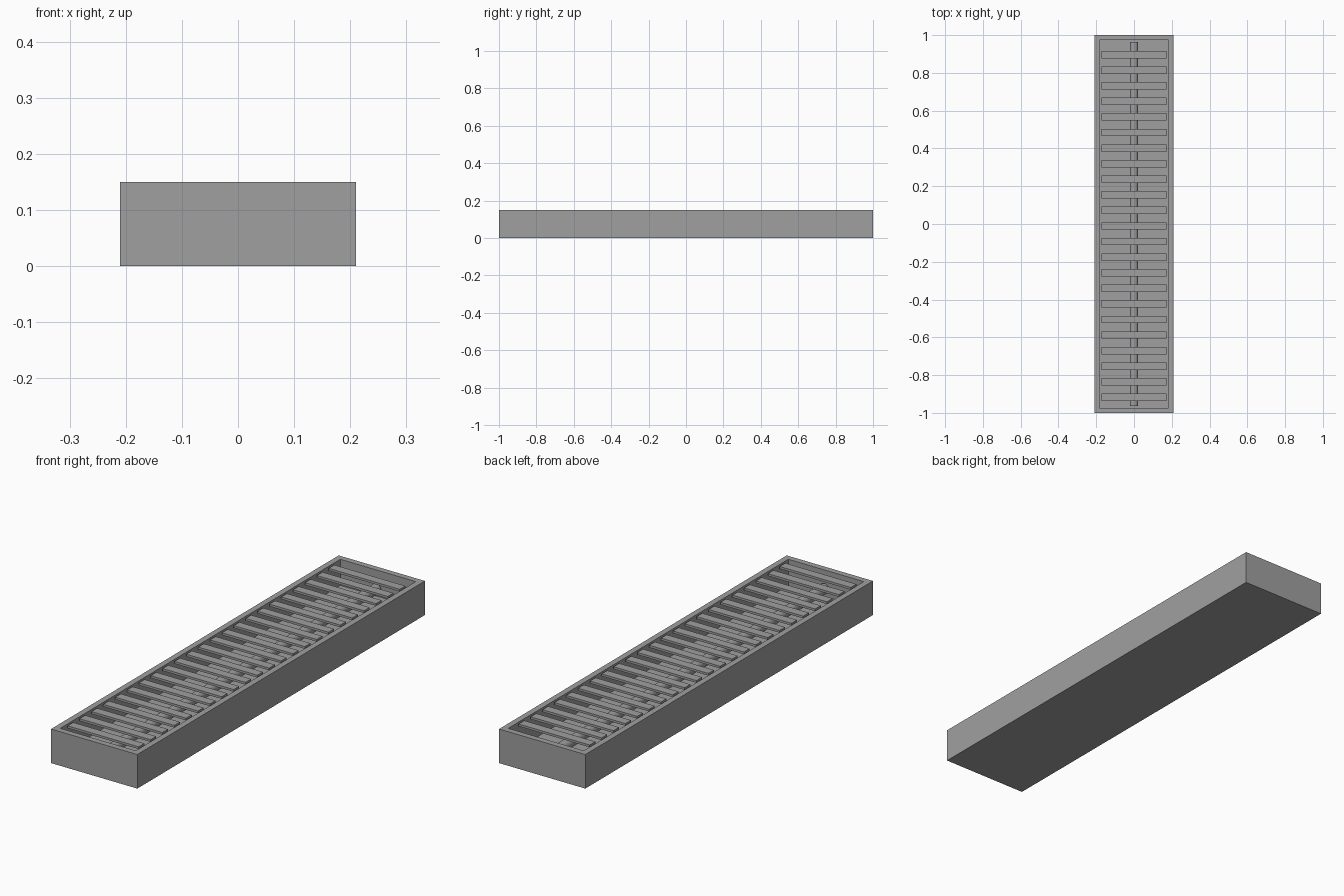
import bpy
import bmesh
import math
from mathutils import Matrix

cube = bpy.data.objects.get("Cube")
if cube:
    bpy.data.objects.remove(cube, do_unlink=True)

WIDTH, LENGTH, HEIGHT = 0.42, 2.0, 0.15
WALL, FLOOR = 0.037, 0.035
BARS, PITCH, BAR_DEPTH, BAR_THICK = 23, 0.0825, 0.039, 0.01
FIRST_BAR = 0.897
ROD_RADIUS, ROD_HEIGHT = 0.022, 0.075

grey = bpy.data.materials.new("metal grey")
grey.use_nodes = True
colour = (0.35, 0.35, 0.35, 1)
grey.diffuse_color = colour
grey.node_tree.nodes["Principled BSDF"].inputs["Base Color"].default_value = colour


def add_object(name, bm):
    mesh = bpy.data.meshes.new(name)
    bm.to_mesh(mesh)
    bm.free()
    mesh.materials.append(grey)
    obj = bpy.data.objects.new(name, mesh)
    bpy.context.collection.objects.link(obj)
    return obj


def box(size, centre):
    bm = bmesh.new()
    matrix = Matrix.Translation(centre) @ Matrix.Diagonal((*size, 1))
    bmesh.ops.create_cube(bm, size=1, matrix=matrix)
    return bm


# Open channel: a block whose top is inset and sunk to the floor
bm = box((WIDTH, LENGTH, HEIGHT), (0, 0, HEIGHT / 2))
top = max(bm.faces, key=lambda f: f.calc_center_median().z)
bmesh.ops.inset_region(bm, faces=[top], thickness=WALL)
sunk = bmesh.ops.extrude_face_region(bm, geom=[top])["geom"]
bmesh.ops.delete(bm, geom=[top], context="FACES")
for vert in (g for g in sunk if isinstance(g, bmesh.types.BMVert)):
    vert.co.z = FLOOR
bmesh.ops.recalc_face_normals(bm, faces=bm.faces)
add_object("channel", bm)

# Thin cross bars, flush with the rim
inner_width = WIDTH - 2 * WALL
bars = add_object("cross_bars", box((inner_width, BAR_DEPTH, BAR_THICK),
                                    (0, FIRST_BAR, HEIGHT - BAR_THICK / 2)))
array = bars.modifiers.new("repeat", "ARRAY")
array.count = BARS
array.use_relative_offset = False
array.use_constant_offset = True
array.constant_offset_displace = (0, -PITCH, 0)

# Round rod running end to end beneath the bars
bm = bmesh.new()
bmesh.ops.create_cone(bm, cap_ends=True, segments=32, radius1=ROD_RADIUS,
                      radius2=ROD_RADIUS, depth=LENGTH - 2 * WALL,
                      matrix=Matrix.Translation((0, 0, ROD_HEIGHT))
                      @ Matrix.Rotation(math.pi / 2, 4, "X"))
rod = add_object("centre_rod", bm)
bpy.context.view_layer.objects.active = rod
rod.select_set(True)
bpy.ops.object.shade_smooth_by_angle()
